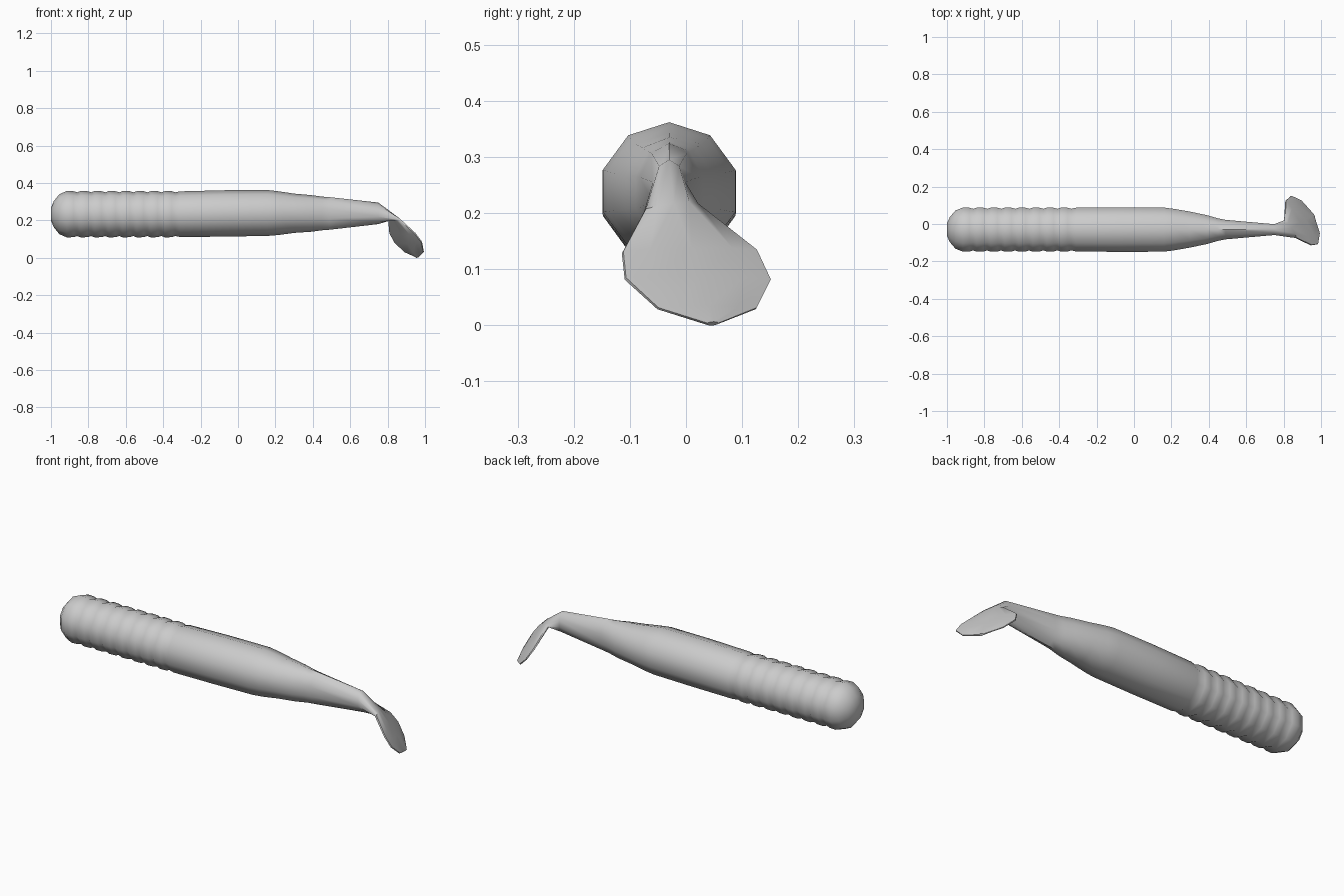
import bpy, bmesh, math
from mathutils import Vector

if "Cube" in bpy.data.objects:
    bpy.data.objects.remove(bpy.data.objects["Cube"])

SIDES = 10
C18 = math.cos(math.radians(18))
CY = -0.03  # body axis offset in y


def ring(center, u, v):
    """Ten-sided section: u = half-width vector, v = half-height vector."""
    pts = []
    for k in range(SIDES):
        a = math.radians(90 + 36 * k)
        pts.append(center + u * (math.cos(a) / C18) + v * math.sin(a))
    return pts


def body_ring(x, hw, top, bottom):
    return ring(Vector((x, CY, (top + bottom) / 2)),
                Vector((0, hw, 0)), Vector((0, 0, (top - bottom) / 2)))


def paddle_point(y, z):
    """Point on the slanted, twisted plane of the paddle."""
    return Vector((0.84 - 0.56 * (y - 0.15) - 0.8 * (z - 0.08), y, z))


rings = []

# Rounded nose
for x, r in [(-1.0, 0.035), (-0.985, 0.07), (-0.955, 0.107)]:
    rings.append(body_ring(x, r * C18, 0.233 + r, 0.233 - r))

# Ribbed front half
for i in range(8):
    x = -0.915 + 0.075 * i
    for dx, r in [(0, 0.124), (0.035, 0.123), (0.055, 0.117)]:
        rings.append(body_ring(x + dx, r * C18, 0.233 + r, 0.233 - r))

# Smooth rear half and narrowing tail stem
for sec in [(-0.31, 0.117, 0.355, 0.111), (-0.07, 0.119, 0.361, 0.113),
            (0.16, 0.118, 0.362, 0.117), (0.22, 0.11, 0.355, 0.122),
            (0.30, 0.096, 0.343, 0.133), (0.39, 0.077, 0.335, 0.139),
            (0.45, 0.06, 0.327, 0.147), (0.49, 0.052, 0.324, 0.15),
            (0.75, 0.029, 0.295, 0.18)]:
    rings.append(body_ring(*sec))

# Paddle tail: left and right outline points (y, z) with thickness
normal = Vector((1, 0.56, 0.8)).normalized()
for (ly, lz), (ry, rz), t in [((-0.073, 0.205), (0.02, 0.215), 0.013),
                              ((-0.113, 0.13), (0.125, 0.133), 0.011),
                              ((-0.108, 0.083), (0.15, 0.08), 0.010),
                              ((-0.05, 0.03), (0.125, 0.03), 0.008),
                              ((0.037, 0.003), (0.057, 0.003), 0.006)]:
    left, right = paddle_point(ly, lz), paddle_point(ry, rz)
    rings.append(ring((left + right) / 2, (right - left) / 2, normal * t))

# Loft all sections into one skin
bm = bmesh.new()
loops = [[bm.verts.new(p) for p in r] for r in rings]
for a, b in zip(loops, loops[1:]):
    for k in range(SIDES):
        n = (k + 1) % SIDES
        bm.faces.new((a[k], a[n], b[n], b[k]))
bm.faces.new(loops[0])
bm.faces.new(loops[-1])
bmesh.ops.recalc_face_normals(bm, faces=bm.faces)
mesh = bpy.data.meshes.new("paddle_tail_lure")
bm.to_mesh(mesh)
bm.free()

lure = bpy.data.objects.new("paddle_tail_lure", mesh)
bpy.context.collection.objects.link(lure)
bpy.context.view_layer.objects.active = lure
lure.select_set(True)
bpy.ops.object.shade_smooth_by_angle(angle=math.radians(50))
